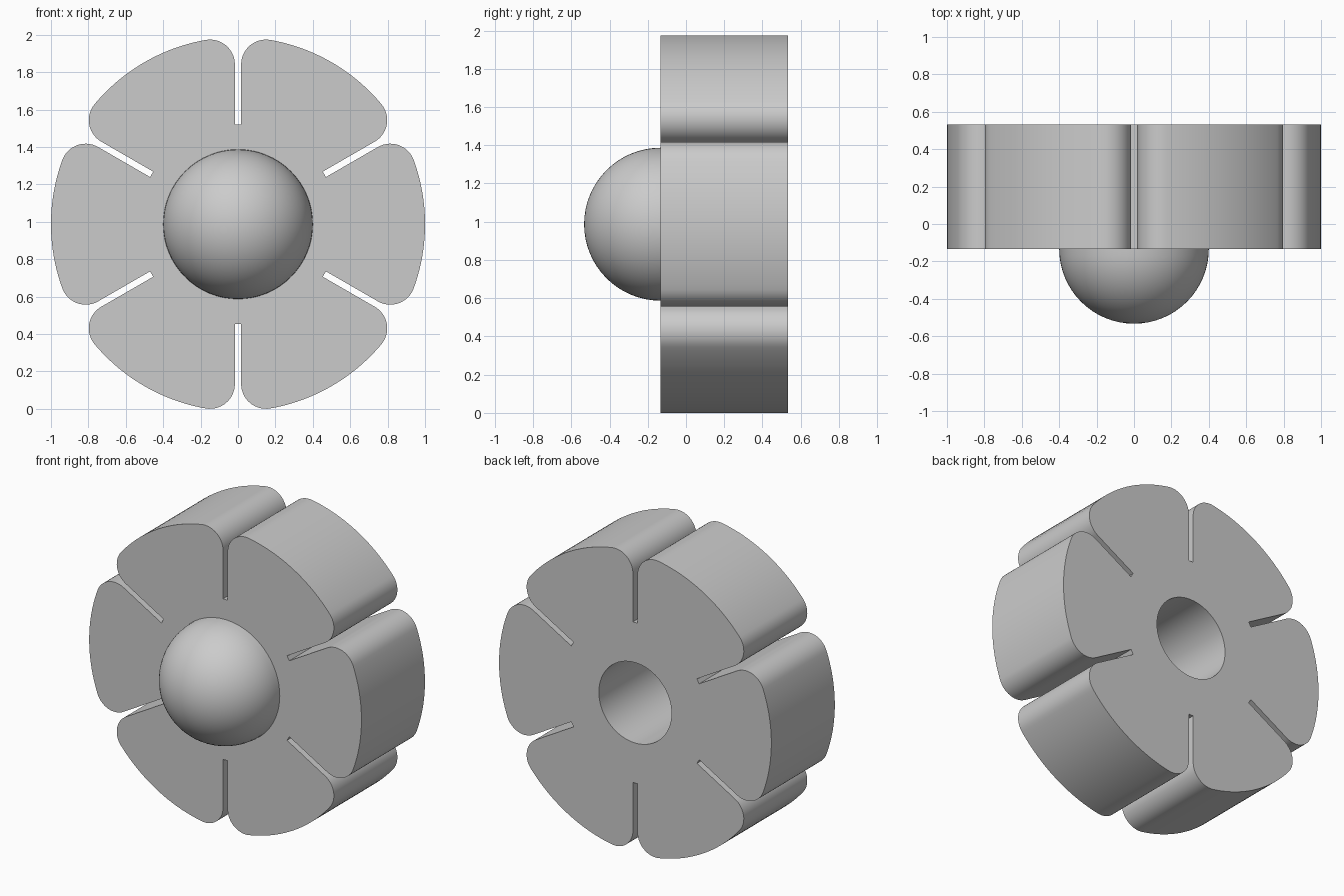
import bpy
import bmesh
from math import sin, cos, pi, asin, sqrt, radians
from mathutils import Vector, Matrix

if "Cube" in bpy.data.objects:
    bpy.data.objects.remove(bpy.data.objects["Cube"], do_unlink=True)

PETALS = 6
RADIUS, HOLE, DOME = 1.0, 0.267, 0.4
SLOT_HALF, SLOT_INNER, FILLET = 0.0167, 0.533, 0.133
FRONT, BACK, CENTRE = -0.133, 0.533, 0.987

grey = bpy.data.materials.new("plain grey")
grey.use_nodes = True
colour = (0.6, 0.6, 0.6, 1)
grey.diffuse_color = colour
grey.node_tree.nodes["Principled BSDF"].inputs["Base Color"].default_value = colour


def finish(bm, name):
    bmesh.ops.recalc_face_normals(bm, faces=bm.faces)
    mesh = bpy.data.meshes.new(name)
    bm.to_mesh(mesh)
    bm.free()
    mesh.materials.append(grey)
    obj = bpy.data.objects.new(name, mesh)
    bpy.context.collection.objects.link(obj)
    bpy.ops.object.select_all(action="DESELECT")
    obj.select_set(True)
    bpy.context.view_layer.objects.active = obj
    bpy.ops.object.shade_smooth_by_angle(angle=radians(30))
    return obj


def arc(cx, cz, r, start, end, steps):
    angles = [start + (end - start) * i / steps for i in range(steps + 1)]
    return [Vector((cx + r * cos(a), cz + r * sin(a))) for a in angles]


def petal_outline():
    """One petal around the +x axis, from the lower slot to the upper slot."""
    half = pi / PETALS
    offset = SLOT_HALF + FILLET
    reach = RADIUS - FILLET
    turn = half - asin(offset / reach)
    along = sqrt(reach ** 2 - offset ** 2)
    # rounded upper corner, then the wall of the slot down to its floor
    centre = reach * Vector((cos(turn), sin(turn)))
    upper = arc(centre.x, centre.y, FILLET, turn, half + pi / 2, 14)
    spin = Matrix.Rotation(half, 2)
    upper.append(spin @ Vector((SLOT_INNER, -SLOT_HALF)))
    lower = [Vector((p.x, -p.y)) for p in reversed(upper)]
    outer = arc(0, 0, RADIUS, -turn, turn, 24)[1:-1]
    return lower + outer + upper


def add_loop(bm, points):
    verts = [bm.verts.new((p.x, FRONT, p.y + CENTRE)) for p in points]
    return [bm.edges.new((v, verts[i - 1])) for i, v in enumerate(verts)]


# Slotted wheel with a central bore
bm = bmesh.new()
outline = []
for k in range(PETALS):
    spin = Matrix.Rotation(2 * pi * k / PETALS, 2)
    outline += [spin @ p for p in petal_outline()]
edges = add_loop(bm, outline) + add_loop(bm, arc(0, 0, HOLE, 0, 2 * pi, 64)[:-1])
bmesh.ops.triangle_fill(bm, edges=edges, use_beauty=True, normal=(0, -1, 0))
extruded = bmesh.ops.extrude_face_region(bm, geom=bm.faces[:], use_keep_orig=True)
moved = [g for g in extruded["geom"] if isinstance(g, bmesh.types.BMVert)]
bmesh.ops.translate(bm, verts=moved, vec=(0, BACK - FRONT, 0))
finish(bm, "petal_wheel")

# Half-ball on the front, closed with a flat base across the bore
bm = bmesh.new()
bmesh.ops.create_uvsphere(bm, u_segments=64, v_segments=32, radius=DOME)
bmesh.ops.rotate(bm, verts=bm.verts, matrix=Matrix.Rotation(pi / 2, 3, "X"))
cut = bmesh.ops.bisect_plane(bm, geom=bm.verts[:] + bm.edges[:] + bm.faces[:], dist=1e-4,
                             plane_co=(0, 0, 0), plane_no=(0, 1, 0), clear_outer=True)
bmesh.ops.holes_fill(bm, edges=[e for e in bm.edges if e.is_boundary], sides=0)
bmesh.ops.translate(bm, verts=bm.verts, vec=(0, FRONT, CENTRE))
finish(bm, "front_dome")
